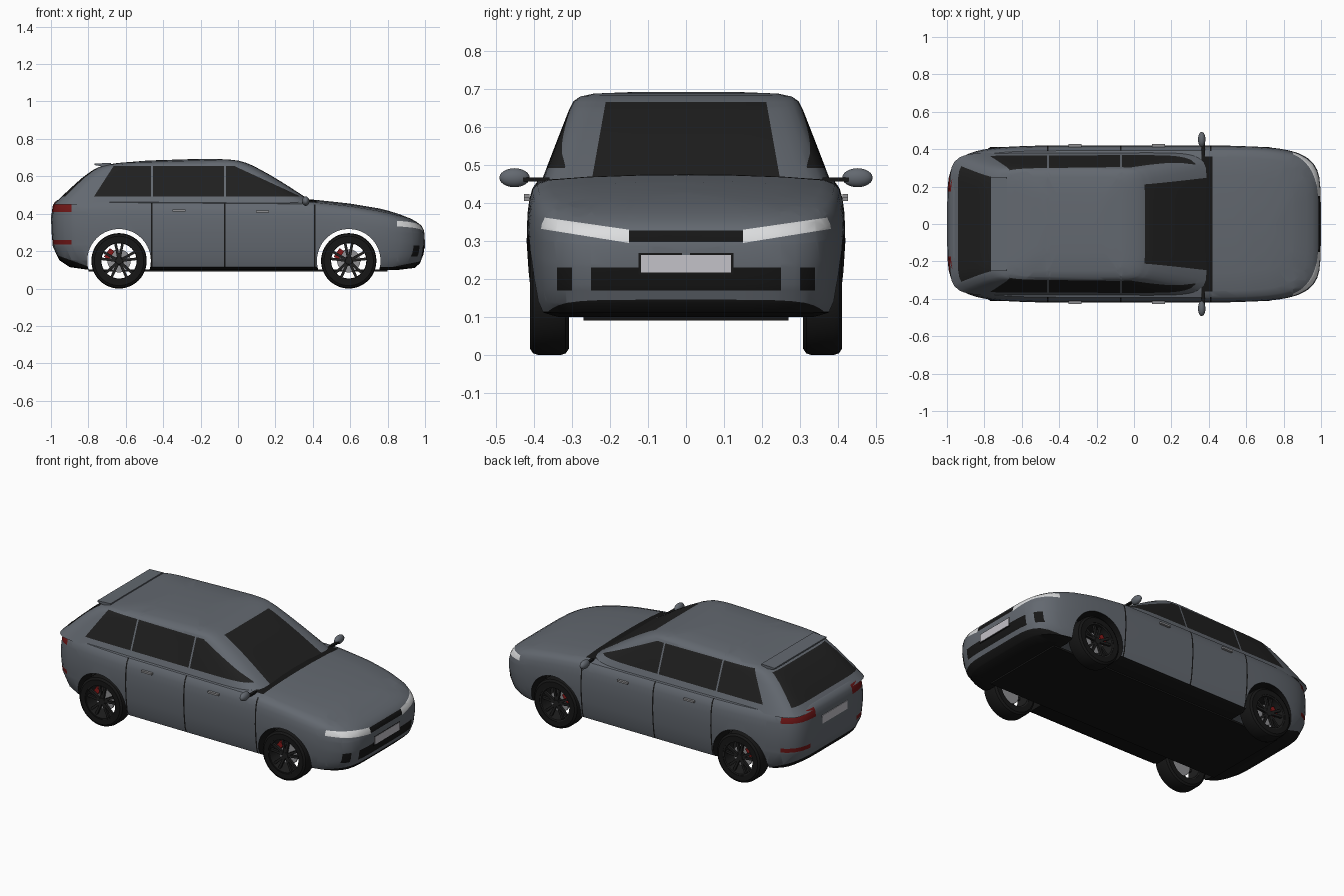
import bpy, bmesh, math
from mathutils import Vector, Matrix

if "Cube" in bpy.data.objects:
    bpy.data.objects.remove(bpy.data.objects["Cube"])

COLORS = [("body_paint", (0.125, 0.14, 0.162)), ("dark_glass", (0.014, 0.014, 0.014)),
          ("black_trim", (0.008, 0.008, 0.008)), ("light_lens", (0.72, 0.73, 0.74)),
          ("plate_grey", (0.55, 0.54, 0.58)), ("tail_red", (0.16, 0.008, 0.008)),
          ("caliper_red", (0.25, 0.01, 0.01)), ("metal", (0.28, 0.28, 0.29))]
MATS = []
for n, c in COLORS:
    m = bpy.data.materials.new(n)
    m.diffuse_color = (*c, 1)
    m.use_nodes = True
    m.node_tree.nodes["Principled BSDF"].inputs["Base Color"].default_value = m.diffuse_color
    MATS.append(m)
PAINT, GLASS, BLACK, LENS, PLATE, RED, CALIPER, METAL = range(8)
WHEEL_X, WHEEL_Z, ARCH_R = (-0.636, 0.592), 0.148, 0.17


def finish(name, bm, mat=None, angle=35):
    me = bpy.data.meshes.new(name)
    for m in MATS:
        me.materials.append(m)
    if mat is not None:
        for f in bm.faces:
            f.material_index = mat
    bm.to_mesh(me)
    bm.free()
    ob = bpy.data.objects.new(name, me)
    bpy.context.collection.objects.link(ob)
    bpy.ops.object.select_all(action='DESELECT')
    ob.select_set(True)
    bpy.context.view_layer.objects.active = ob
    bpy.ops.object.shade_smooth_by_angle(angle=math.radians(angle))
    return ob


def box(name, c, s, mat, rot_y=0):
    bm = bmesh.new()
    M = Matrix.Translation(c) @ Matrix.Rotation(rot_y, 4, 'Y') @ Matrix.Diagonal((*s, 1))
    bmesh.ops.create_cube(bm, size=1, matrix=M)
    return finish(name, bm, mat)


def lathe(name, prof, c, mat, closed=True):
    # profile of (radius, y) turned about the y axis
    bm = bmesh.new()
    n = 48
    rings = [[bm.verts.new((c[0] + r * math.cos(2 * math.pi * k / n), c[1] + y,
                            c[2] + r * math.sin(2 * math.pi * k / n))) for k in range(n)] for r, y in prof]
    pairs = list(zip(rings, rings[1:])) + ([(rings[-1], rings[0])] if closed else [])
    for a, b in pairs:
        for k in range(n):
            bm.faces.new((a[k], a[(k + 1) % n], b[(k + 1) % n], b[k]))
    if not closed:
        bm.faces.new(rings[0])
        bm.faces.new(rings[-1])
    bmesh.ops.recalc_face_normals(bm, faces=bm.faces[:])
    return finish(name, bm, mat)


def outline(p, nl=44, ns=20):
    sq = [(1 - 2 * i / nl, 1) for i in range(nl)] + [(-1, 1 - 2 * i / ns) for i in range(ns)]
    sq += [(-u, -v) for u, v in sq]
    return [(u / (abs(u)**p + abs(v)**p)**(1 / p), v / (abs(u)**p + abs(v)**p)**(1 / p)) for u, v in sq]


def loft(rings, p, zfun):
    # stacked rounded plan outlines: (height key, lift, rear x, front x, half width)
    bm = bmesh.new()
    out, prev = outline(p), None
    for key, lift, xr, xf, w in rings:
        cur = []
        for u, v in out:
            x = (xr + xf) / 2 + (xf - xr) / 2 * u
            cur.append(bm.verts.new((x, w * v, zfun(x, key) + lift)))
        if prev:
            n = len(cur)
            for k in range(n):
                bm.faces.new((prev[k], prev[(k + 1) % n], cur[(k + 1) % n], cur[k]))
        prev = cur
    bmesh.ops.remove_doubles(bm, verts=bm.verts[:], dist=1e-4)
    bmesh.ops.recalc_face_normals(bm, faces=bm.faces[:])
    return bm


def cut(bm, p, n, keep=lambda c: True):
    fs = [f for f in bm.faces if keep(f.calc_center_median())]
    geom = list({v for f in fs for v in f.verts}) + list({e for f in fs for e in f.edges}) + fs
    bmesh.ops.bisect_plane(bm, geom=geom, dist=1e-5, plane_co=p, plane_no=n)


def cut_xz(bm, a, b, keep=lambda c: True):
    cut(bm, (a[0], 0, a[1]), (b[1] - a[1], 0, a[0] - b[0]), keep)


def cut_yz(bm, a, b, keep=lambda c: True):
    for s in (1, -1):
        cut(bm, (0, s * a[0], a[1]), (0, s * (b[1] - a[1]), a[0] - b[0]),
            lambda c: keep(c) and c.y * s > -0.03)


def line(a, b, t):
    # value of the first coordinate at second coordinate t
    return a[0] + (b[0] - a[0]) * (t - a[1]) / (b[1] - a[1])


# lower body
BELT = [(-1, .462), (-.9, .465), (-.5, .458), (.4, .452), (.6, .43), (.75, .405), (.85, .383), (.93, .362), (1, .345)]


def belt(x):
    for a, b in zip(BELT, BELT[1:]):
        if x <= b[0]:
            return a[1] + (b[1] - a[1]) * (x - a[0]) / (b[0] - a[0])
    return BELT[-1][1]


low = [(0, 0, -.80, .86, 0), (0, 0, -.80, .86, .37), (.04, 0, -.90, .945, .396), (.14, 0, -.955, .973, .407),
       (.34, 0, -.99, .992, .415), (.56, 0, -.997, .998, .42), (.76, 0, -.998, .998, .418), (.87, 0, -.995, .993, .413),
       (.95, 0, -.99, .98, .405), (1, 0, -.98, .955, .392), (1, .01, -.965, .925, .36), (1, .018, -.93, .86, .26),
       (1, .023, -.9, .8, .12), (1, .024, -.88, .76, 0)]
bm = loft(low, 6, lambda x, f: .10 + f * (belt(x) - .10))
body = finish("lower_body", bm, PAINT)

# wheel arch openings
for x in WHEEL_X:
    for s in (1, -1):
        bpy.ops.mesh.primitive_cylinder_add(vertices=64, radius=ARCH_R, depth=.33, location=(x, s * .435, WHEEL_Z),
                                            rotation=(math.pi / 2, 0, 0))
        c = bpy.context.object
        c.name = "arch_cutter"
        c.hide_render = True
        mod = body.modifiers.new("arch", 'BOOLEAN')
        mod.operation, mod.solver, mod.object = 'DIFFERENCE', 'EXACT', c
        bpy.context.view_layer.objects.active = body
        bpy.ops.object.modifier_apply(modifier=mod.name)
        bpy.data.objects.remove(c)

bm = bmesh.new()
bm.from_mesh(body.data)
bpy.data.objects.remove(body)
bmesh.ops.delete(bm, geom=[f for f in bm.faces if all(abs(abs(v.co.y) - .27) < 1e-3 for v in f.verts)
                           and abs(f.normal.y) > .9], context='FACES')
front, rear = (lambda c: c.x > .8), (lambda c: c.x < -.8)
HT, HB = ((.15, .33), (.40, .366)), ((.15, .295), (.40, .335))
SEAMS = (-.46, -.07, .41)
for z in (.17, .23, .298, .328):
    cut(bm, (0, 0, z), (0, 0, 1), front)
for y in (.15, .25, .30, .34):
    for s in (1, -1):
        cut(bm, (0, s * y, 0), (0, 1, 0), front)
cut_yz(bm, *HT, front)
cut_yz(bm, *HB, front)
cut(bm, (.85, 0, 0), (1, 0, 0))
for z in (.235, .26, .41, .472):
    cut(bm, (0, 0, z), (0, 0, 1), rear)
for y in (.175, .22, .37):
    for s in (1, -1):
        cut(bm, (0, s * y, 0), (0, 1, 0), rear)
cut(bm, (-.89, 0, 0), (1, 0, 0))
for x in SEAMS:
    for d in (-.004, .004):
        cut(bm, (x + d, 0, 0), (1, 0, 0))
for x in (.36, .42):
    cut(bm, (x, 0, 0), (1, 0, 0), lambda c: c.z > .4)
for s in (1, -1):
    cut(bm, (0, s * .36, 0), (0, 1, 0), lambda c: c.z > .4 and .3 < c.x < .5)
VF, VR = ((.75, .10), (1, .15)), ((-.78, .11), (-1, .19))
cut_xz(bm, *VF, lambda c: c.x > .7)
cut_xz(bm, *VR, lambda c: c.x < -.75)
cut(bm, (0, 0, .115), (0, 0, 1))
bm.normal_update()
for f in bm.faces:
    c, n = f.calc_center_median(), f.normal
    y, i = abs(c.y), PAINT
    if c.x > .85 and n.x > -.1:
        hi = HT[0][1] + (y - .15) * .144
        lo = HB[0][1] + (y - .15) * .16
        if y > .15 and lo < c.z < hi:
            i = LENS
        elif (y < .15 and .298 < c.z < .328) or ((y < .25 or .30 < y < .34) and .17 < c.z < .23):
            i = BLACK
    if c.x < -.89 and y > .175 and .41 < c.z < .472 and n.z < .75:
        i = RED
    if c.x < -.89 and .22 < y < .37 and .235 < c.z < .26:
        i = RED
    if any(abs(c.x - x) < .004 for x in SEAMS) and abs(n.y) > .5:
        i = BLACK
    if .36 < c.x < .42 and y < .36 and n.z > .7:
        i = BLACK
    if c.z < .115 or (c.x > .75 and c.z < .10 + (c.x - .75) * .2) or \
            (c.x < -.78 and c.z < .11 + (-.78 - c.x) * .364):
        i = BLACK
    for x in WHEEL_X:
        if abs(n.y) < .2 and math.hypot(c.x - x, c.z - WHEEL_Z) < ARCH_R + .002 and c.z > .101:
            i = BLACK
    f.material_index = i
finish("lower_body", bm)

# cabin with windows
cab = [(.45, 0, -.985, .42, .384), (.50, 0, -.938, .335, .364), (.55, 0, -.888, .252, .344), (.60, 0, -.835, .165, .324),
       (.64, 0, -.782, .09, .308), (.660, 0, -.745, .045, .298), (.672, 0, -.70, .005, .282), (.680, 0, -.64, -.05, .25),
       (.686, 0, -.52, -.14, .15), (.688, 0, -.48, -.2, 0)]
bm = loft(cab, 9, lambda x, z: z + .012 * (x + .37) / .37 * (z - .45) / .24)
SF, SR = ((.335, .492), (-.02, .655)), ((-.77, .492), (-.665, .655))
WS, RG = ((.245, .48), (.212, .665)), ((.31, .49), (.25, .64))
for z in (.492, .64, .655, .666):
    cut(bm, (0, 0, z), (0, 0, 1))
cut_xz(bm, *SF)
cut_xz(bm, *SR)
cut_yz(bm, *WS, lambda c: c.x > -.1)
cut_yz(bm, *RG, lambda c: c.x < -.6)
for x in SEAMS[:2]:
    for d in (-.005, .005):
        cut(bm, (x + d, 0, 0), (1, 0, 0))
bm.normal_update()
for f in bm.faces:
    c, n = f.calc_center_median(), f.normal
    y, i = abs(c.y), PAINT
    if .492 < c.z < .655 and line(*SR, c.z) < c.x < line(*SF, c.z) and abs(n.y) > .4:
        i = PAINT if any(abs(c.x - x) < .005 for x in SEAMS[:2]) else GLASS
    if n.x > .2 and c.z < .666 and y < line(*WS, c.z) and c.x > -.02:
        i = GLASS
    if n.x < -.2 and .492 < c.z < .64 and y < line(*RG, c.z) and c.x < -.7:
        i = GLASS
    f.material_index = i
finish("cabin", bm)

# roof spoiler, underside, number plates
bm = bmesh.new()
vs = [[bm.verts.new((x, y, z)) for x, z in ((-.68, .672), (-.768, .668), (-.768, .660), (-.68, .645))] for y in (-.25, .25)]
for k in range(4):
    bm.faces.new((vs[0][k], vs[0][(k + 1) % 4], vs[1][(k + 1) % 4], vs[1][k]))
bm.faces.new(vs[0])
bm.faces.new(vs[1])
bmesh.ops.recalc_face_normals(bm, faces=bm.faces[:])
finish("roof_spoiler", bm, PAINT)
box("underside_plate", (0, 0, .097), (1.6, .54, .012), BLACK)
box("front_plate_frame", (.994, 0, .24), (.008, .25, .056), BLACK)
box("front_plate", (.996, 0, .24), (.008, .236, .046), PLATE)
box("rear_plate", (-.996, 0, .37), (.008, .24, .05), PLATE)

for s in (1, -1):
    # door handles and mirrors
    for x, z in ((-.315, .418), (.13, .411)):
        box("door_handle", (x, s * .42, z), (.07, .014, .011), METAL)
    box("mirror_stalk", (.37, s * .395, .462), (.018, .07, .01), BLACK)
    bm = bmesh.new()
    bmesh.ops.create_uvsphere(bm, u_segments=24, v_segments=12, radius=1,
                              matrix=Matrix.Translation((.362, s * .452, .467)) @ Matrix.Diagonal((.02, .04, .025, 1)))
    finish("mirror", bm, PAINT)
    # wheels
    for x in WHEEL_X:
        c = (x, s * .36, WHEEL_Z)
        lathe("tire", [(.102, -.05), (.132, -.051), (.144, -.043), (.148, -.03), (.148, .03), (.144, .043),
                       (.132, .051), (.102, .05)], c, BLACK)
        lathe("rim", [(.103, -.046), (.103, .048), (.094, .046), (.097, -.046)], c, GLASS)
        lathe("hub", [(.02, -.03), (.024, s * .03), (.018, s * .036)], c, GLASS, False)
        lathe("brake_disc", [(.062, -.006), (.062, .006)], c, METAL, False)
        for k in range(5):
            for d in (-.2, .2):
                a = 2 * math.pi * k / 5 + math.pi / 2 + d
                box("spoke", (x + .058 * math.cos(a), s * .388, WHEEL_Z + .058 * math.sin(a)),
                    (.082, .014, .014), GLASS, -a)
        a = math.radians(145)
        box("brake_caliper", (x + .064 * math.cos(a), s * .362, WHEEL_Z + .064 * math.sin(a)),
            (.03, .03, .055), CALIPER, -a)
